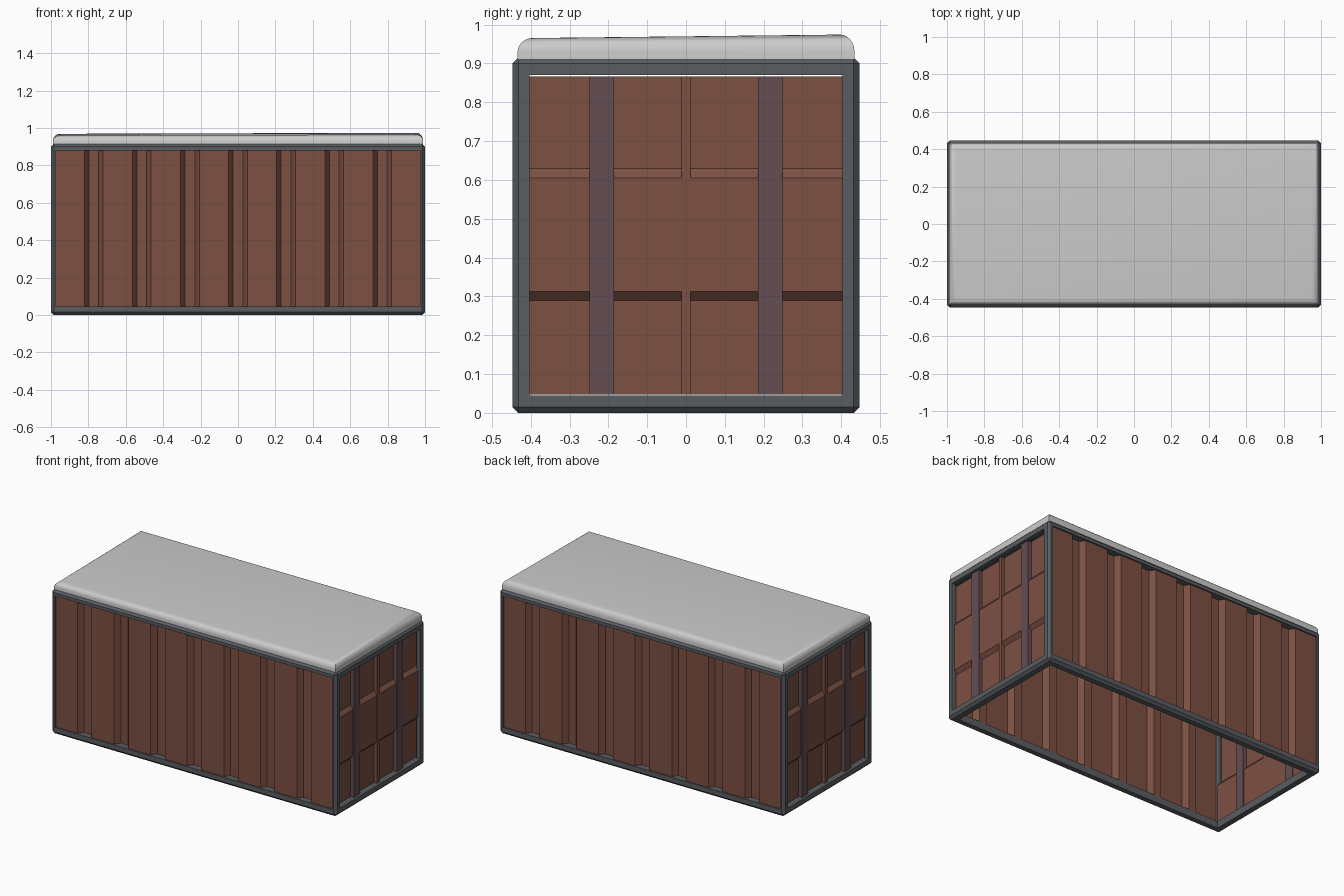
import bpy, bmesh
from mathutils import Matrix

if "Cube" in bpy.data.objects:
    bpy.data.objects.remove(bpy.data.objects["Cube"])


def material(name, rgb):
    m = bpy.data.materials.new(name)
    m.diffuse_color = (*rgb, 1)
    m.use_nodes = True
    m.node_tree.nodes["Principled BSDF"].inputs["Base Color"].default_value = m.diffuse_color
    return m


RUST = material("rust_paint", (0.2, 0.08, 0.055))
STEEL = material("dark_steel", (0.1, 0.11, 0.12))
BAR = material("bar_paint", (0.125, 0.075, 0.085))


def make(name, bm, mat=None):
    bmesh.ops.recalc_face_normals(bm, faces=bm.faces)
    me = bpy.data.meshes.new(name)
    bm.to_mesh(me)
    bm.free()
    if mat:
        me.materials.append(mat)
    ob = bpy.data.objects.new(name, me)
    bpy.context.collection.objects.link(ob)
    return ob


def box_bm(x0, x1, y0, y1, z0, z1):
    bm = bmesh.new()
    m = Matrix.Translation(((x0 + x1) / 2, (y0 + y1) / 2, (z0 + z1) / 2))
    m = m @ Matrix.Diagonal((x1 - x0, y1 - y0, z1 - z0, 1))
    bmesh.ops.create_cube(bm, size=1, matrix=m)
    return bm


def sheet(name, profile, sweep, mat):
    """Thin sheet: each profile point becomes an edge swept by a vector."""
    bm = bmesh.new()
    a = [bm.verts.new(p) for p in profile]
    b = [bm.verts.new([p[i] + sweep[i] for i in range(3)]) for p in profile]
    for i in range(len(a) - 1):
        bm.faces.new((a[i], a[i + 1], b[i + 1], b[i]))
    return make(name, bm, mat)


# Frame: chamfered block opened along all three axes
bm = box_bm(-1, 1, -0.447, 0.447, 0, 0.915)
bmesh.ops.bevel(bm, geom=bm.edges[:], offset=0.015, segments=1, affect='EDGES')
frame = make("steel_frame", bm, STEEL)
openings = [(-0.972, 0.972, -1, 1, 0.045, 0.88),
            (-2, 2, -0.403, 0.403, 0.045, 0.87),
            (-0.95, 0.95, -0.4, 0.4, -1, 2)]
bpy.context.view_layer.objects.active = frame
for o in openings:
    cutter = make("opening_cutter", box_bm(*o))
    cutter.hide_render = True
    mod = frame.modifiers.new("opening", 'BOOLEAN')
    mod.operation = 'DIFFERENCE'
    mod.solver = 'EXACT'
    mod.object = cutter
    bpy.ops.object.modifier_apply(modifier=mod.name)
    bpy.data.objects.remove(cutter)

# Long walls: flat sheet with seven inward grooves
for side, s in (("front", -1), ("back", 1)):
    pts = [(-0.975, 0.438 * s, 0.042)]
    for i in range(7):
        c = (i - 3) * 0.257
        for dx, y in ((-0.05, 0.438), (-0.026, 0.405), (0.026, 0.405), (0.05, 0.438)):
            pts.append((c + dx, y * s, 0.042))
    pts.append((0.975, 0.438 * s, 0.042))
    sheet(side + "_corrugated_wall", pts, (0, 0, 0.841), RUST)

# Door ends: stepped leaves, centre strip and locking bars
for end, s in (("right", 1), ("left", -1)):
    prof = [(0.963, 0.047), (0.963, 0.29), (0.983, 0.313),
            (0.983, 0.605), (0.963, 0.63), (0.963, 0.867)]
    for leaf, t in (("front", -1), ("back", 1)):
        pts = [(x * s, 0.012 * t, z) for x, z in prof]
        sheet(f"{end}_door_{leaf}_leaf", pts, (0, 0.408 * t, 0), RUST)
        ys = sorted((0.185 * t, 0.248 * t))
        xs = sorted((0.957 * s, 0.987 * s))
        make(f"{end}_door_{leaf}_bar", box_bm(*xs, *ys, 0.047, 0.867), BAR)
    xs = sorted((0.961 * s, 0.984 * s))
    make(end + "_door_centre_strip", box_bm(*xs, -0.012, 0.012, 0.047, 0.867), RUST)

# Snow: soft-edged slab on the roof, slightly uneven
bm = box_bm(-0.99, 0.99, -0.434, 0.434, 0.905, 0.967)
top = [e for e in bm.edges if all(v.co.z > 0.95 for v in e.verts)]
bmesh.ops.bevel(bm, geom=top, offset=0.038, segments=6, profile=0.5, affect='EDGES')
for v in bm.verts:
    k = max(0, (v.co.z - 0.92) / 0.047)
    v.co.z += k * (0.003 * v.co.x + 0.0045 * v.co.y / 0.4)
snow = make("snow_cover", bm)
bpy.ops.object.select_all(action='DESELECT')
snow.select_set(True)
bpy.context.view_layer.objects.active = snow
bpy.ops.object.shade_smooth_by_angle(angle=0.7)
